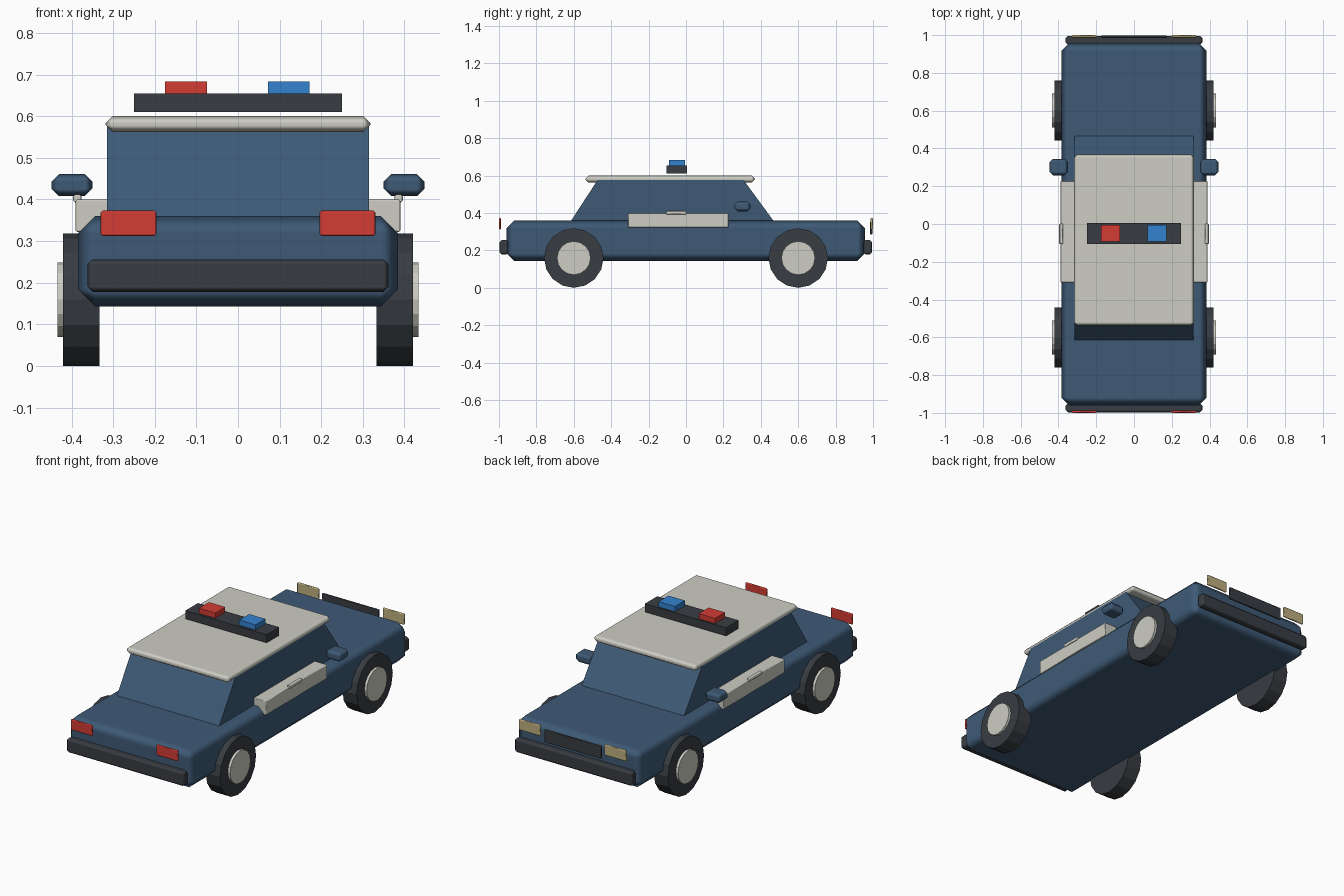
import bpy, bmesh, math
from mathutils import Matrix, Vector

old = bpy.data.objects.get("Cube")
if old:
    bpy.data.objects.remove(old, do_unlink=True)


def material(name, *srgb):
    lin = [((c / 255 + 0.055) / 1.055) ** 2.4 for c in srgb] + [1]
    m = bpy.data.materials.new(name)
    m.use_nodes = True
    m.diffuse_color = lin
    m.node_tree.nodes["Principled BSDF"].inputs["Base Color"].default_value = lin
    return m


NAVY = material("navy paint", 62, 90, 118)
WHITE = material("off white", 205, 205, 196)
DARK = material("dark rubber", 56, 60, 66)
RED = material("red lens", 212, 60, 52)
BLUE = material("blue lens", 52, 130, 208)
TAN = material("pale headlight", 190, 175, 128)


def finish(name, bm, mat, bevel=0):
    mesh = bpy.data.meshes.new(name)
    bmesh.ops.recalc_face_normals(bm, faces=bm.faces)
    bm.to_mesh(mesh)
    bm.free()
    mesh.materials.append(mat)
    obj = bpy.data.objects.new(name, mesh)
    bpy.context.collection.objects.link(obj)
    if bevel:
        mesh.polygons.foreach_set("use_smooth", [True] * len(mesh.polygons))
        mod = obj.modifiers.new("Bevel", "BEVEL")
        mod.width = bevel
        mod.segments = 1
        mod.harden_normals = True
    return obj


def box(name, mat, x, y, z, bevel=0):
    """Box spanning the (low, high) pairs x, y, z."""
    bm = bmesh.new()
    bmesh.ops.create_cube(bm, size=1)
    for v in bm.verts:
        v.co = Vector([(a + b) / 2 + c * (b - a) for (a, b), c in zip((x, y, z), v.co)])
    return finish(name, bm, mat, bevel)


def disc(name, mat, radius, x, y, z, sides):
    """Cylinder lying along x between the pair x."""
    bm = bmesh.new()
    spin = Matrix.Rotation(math.pi / 2, 4, "Y")
    place = Matrix.Translation((sum(x) / 2, y, z))
    bmesh.ops.create_cone(bm, cap_ends=True, segments=sides, radius1=radius,
                          radius2=radius, depth=abs(x[1] - x[0]), matrix=place @ spin)
    return finish(name, bm, mat)


# Main hull and sloped cabin
box("body", NAVY, (-0.385, 0.385), (-0.96, 0.957), (0.143, 0.36), 0.042)
profile = [(-0.615, 0.358), (0.468, 0.358), (0.305, 0.58), (-0.47, 0.58)]
bm = bmesh.new()
base = bm.faces.new([bm.verts.new((-0.315, y, z)) for y, z in profile])
side = bmesh.ops.extrude_face_region(bm, geom=[base])["geom"]
for v in side:
    if isinstance(v, bmesh.types.BMVert):
        v.co.x = 0.315
finish("cabin", bm, NAVY)
box("roof", WHITE, (-0.318, 0.318), (-0.538, 0.368), (0.562, 0.6), 0.017)

# Roof light bar
box("light_bar", DARK, (-0.25, 0.25), (-0.105, 0.005), (0.61, 0.655))
box("red_beacon", RED, (-0.175, -0.075), (-0.092, -0.005), (0.65, 0.684))
box("blue_beacon", BLUE, (0.072, 0.172), (-0.092, -0.005), (0.65, 0.684))

# Bumpers and grille
box("tail_bumper", DARK, (-0.362, 0.362), (-0.997, -0.95), (0.178, 0.256), 0.012)
box("nose_bumper", DARK, (-0.362, 0.362), (0.95, 0.995), (0.178, 0.256), 0.012)
box("grille", DARK, (-0.175, 0.175), (0.985, 0.997), (0.285, 0.355), 0.003)

# Parts repeated on both sides
for s, label in ((1, "left"), (-1, "right")):
    def span(a, b):
        return tuple(sorted((a * s, b * s)))
    box(label + "_tail_light", RED, span(0.196, 0.33), (-1, -0.988), (0.312, 0.373), 0.005)
    box(label + "_headlight", TAN, span(0.196, 0.33), (0.986, 1), (0.312, 0.373), 0.005)
    box(label + "_door_panel", WHITE, span(0.3, 0.39), (-0.31, 0.228), (0.322, 0.4), 0.004)
    box(label + "_door_handle", WHITE, span(0.376, 0.396), (-0.107, 0.003), (0.392, 0.412), 0.005)
    box(label + "_mirror", NAVY, span(0.35, 0.448), (0.258, 0.345), (0.408, 0.461), 0.018)
    for y, end in ((-0.6, "tail"), (0.6, "nose")):
        disc(f"{label}_{end}_tyre", DARK, 0.159, span(0.333, 0.42), y, 0.159, 16)
        disc(f"{label}_{end}_hub", WHITE, 0.09, span(0.39, 0.434), y, 0.159, 16)
